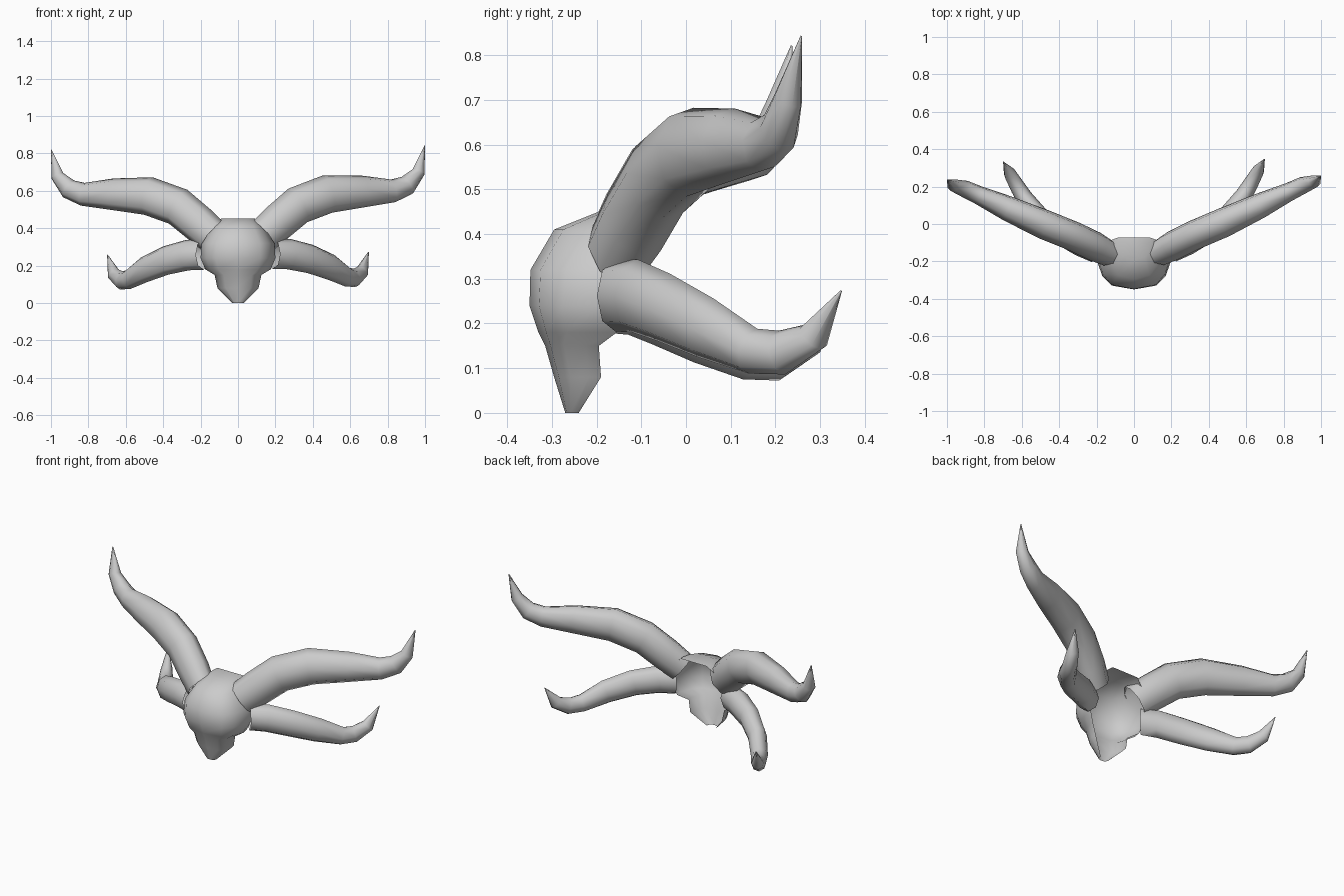
import bpy, bmesh, math
from mathutils import Vector

if "Cube" in bpy.data.objects:
    bpy.data.objects.remove(bpy.data.objects["Cube"])


def loft(name, rings, angle, open_faces=(), top_cap=True):
    # Skin a list of equal-sized point rings; the first end stays open
    bm = bmesh.new()
    vr = [[bm.verts.new(p) for p in ring] for ring in rings]
    n = len(vr[0])
    for a, b in zip(vr, vr[1:]):
        for i in range(n):
            if i not in open_faces:
                j = (i + 1) % n
                bm.faces.new((a[i], a[j], b[j], b[i]))
    if top_cap:
        bm.faces.new(vr[-1])
    bmesh.ops.recalc_face_normals(bm, faces=bm.faces)
    me = bpy.data.meshes.new(name)
    bm.to_mesh(me)
    bm.free()
    ob = bpy.data.objects.new(name, me)
    bpy.context.collection.objects.link(ob)
    bpy.ops.object.select_all(action='DESELECT')
    ob.select_set(True)
    bpy.context.view_layer.objects.active = ob
    bpy.ops.object.shade_smooth_by_angle(angle=math.radians(angle))
    return ob


def horn(name, path, side, sign, sides=8):
    # Tapered bent tube; path rows are x, y, z, vertical radius, sideways radius
    droop = 0.0 if sign > 0 else 0.022
    pts = [Vector((x, y - droop * x, z - droop * x)) for x, y, z, _, _ in path]
    wide = Vector(side).normalized()
    rings = []
    for i, p in enumerate(pts):
        t = (pts[min(i + 1, len(pts) - 1)] - pts[max(i - 1, 0)]).normalized()
        up = wide.cross(t).normalized()
        ring = []
        for k in range(sides):
            a = 2 * math.pi * k / sides
            q = p + up * path[i][3] * math.cos(a) + wide * path[i][4] * math.sin(a)
            ring.append((q.x * sign, q.y, q.z))
        rings.append(ring)
    return loft(name, rings, 60)


# Central skull: open-backed shell (z, half width, front y, back rim y)
sections = [(0.00, 0.03, -0.27, -0.24), (0.08, 0.11, -0.295, -0.19),
            (0.15, 0.125, -0.315, -0.195), (0.18, 0.175, -0.33, -0.155),
            (0.24, 0.20, -0.35, -0.14), (0.32, 0.195, -0.348, -0.12),
            (0.41, 0.14, -0.295, -0.09), (0.452, 0.09, -0.19, -0.072)]
half = [(0.6, 0.10), (0.85, 0.35), (1.0, 0.75), (0.95, 1.0)]
outline = [(0, 0)] + half + [(-u, t) for u, t in reversed(half)]
loft("skull", [[(u * w, f + (b - f) * t, z) for u, t in outline]
               for z, w, f, b in sections], 60, open_faces=(4,))

# Upper and lower horn pairs
upper = [(0.135, -0.155, 0.36, 0.095, 0.07), (0.21, -0.115, 0.428, 0.10, 0.08),
         (0.32, -0.06, 0.522, 0.103, 0.08), (0.48, 0.008, 0.583, 0.103, 0.08),
         (0.675, 0.098, 0.597, 0.085, 0.068), (0.83, 0.172, 0.60, 0.062, 0.05),
         (0.905, 0.208, 0.63, 0.054, 0.046), (0.965, 0.228, 0.70, 0.036, 0.034),
         (0.999, 0.258, 0.843, 0.002, 0.002)]
lower = [(0.185, -0.158, 0.262, 0.08, 0.058), (0.27, -0.115, 0.262, 0.082, 0.063),
         (0.385, -0.05, 0.236, 0.078, 0.058), (0.50, 0.045, 0.19, 0.07, 0.052),
         (0.585, 0.15, 0.138, 0.052, 0.047), (0.625, 0.215, 0.135, 0.05, 0.042),
         (0.665, 0.285, 0.17, 0.038, 0.034), (0.698, 0.347, 0.273, 0.002, 0.002)]
for label, s in (("right", 1), ("left", -1)):
    horn("upper_horn_" + label, upper, (0.36, -0.91, 0.17), s)
    horn("lower_horn_" + label, lower, (0.70, -0.71, 0), s)
